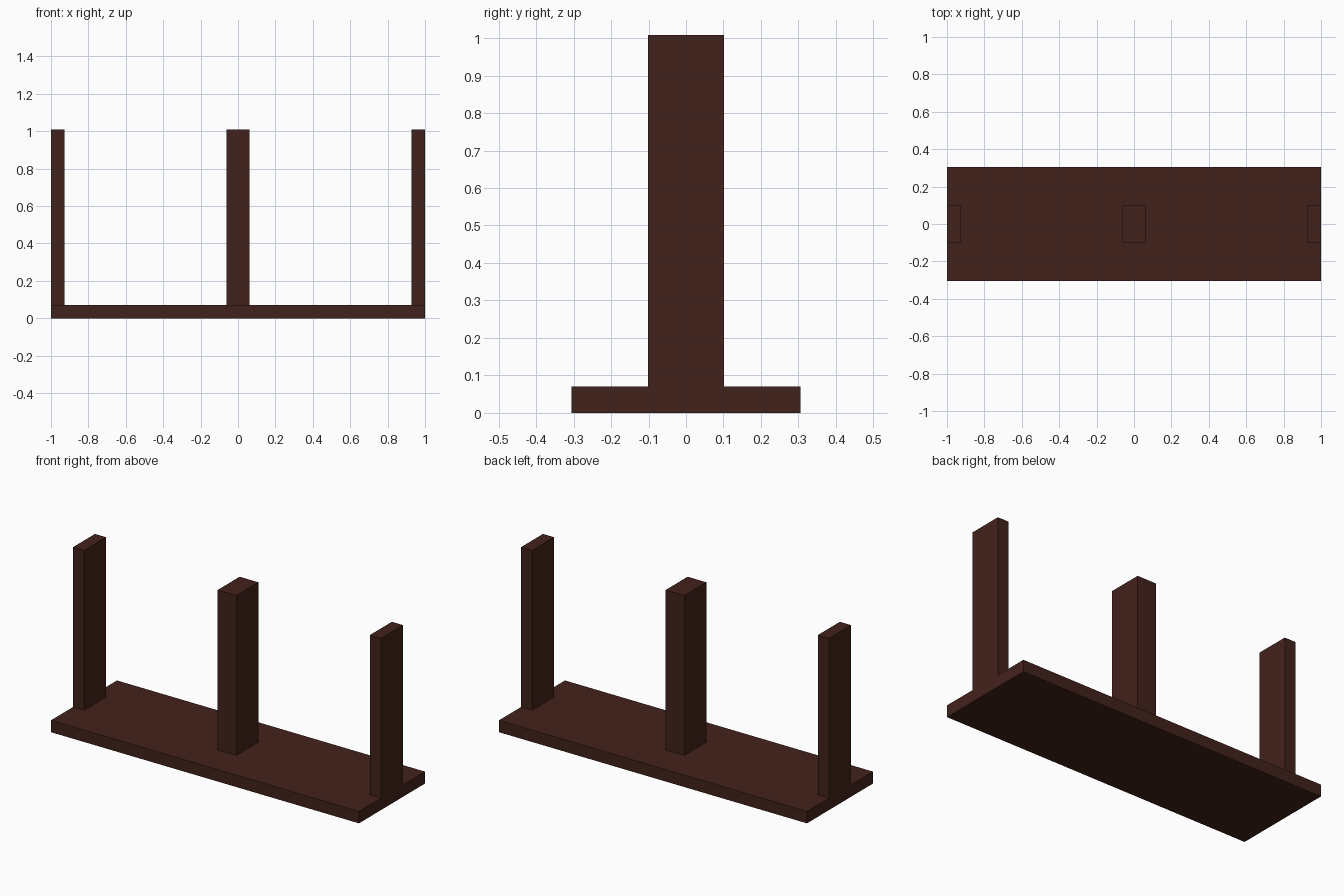
import bpy

if "Cube" in bpy.data.objects:
    bpy.data.objects.remove(bpy.data.objects["Cube"])

wood = bpy.data.materials.new("dark_wood")
wood.diffuse_color = (0.055, 0.016, 0.011, 1)
wood.use_nodes = True
wood.node_tree.nodes["Principled BSDF"].inputs["Base Color"].default_value = wood.diffuse_color


def box(name, x, y, z):
    """Axis-aligned box from (min, max) ranges."""
    bpy.ops.mesh.primitive_cube_add(size=1)
    ob = bpy.context.object
    ob.name = name
    ob.location = [(a + b) / 2 for a, b in (x, y, z)]
    ob.scale = [b - a for a, b in (x, y, z)]
    bpy.ops.object.transform_apply(location=True, rotation=False, scale=True)
    ob.data.materials.append(wood)
    return ob


BASE_TOP, TOP = 0.07, 1.008

# Flat base board
box("base_board", (-1, 1), (-0.306, 0.306), (0, BASE_TOP))

# Three uprights: thin ones flush with the ends, a thicker one in the middle
for name, x in (("left_post", (-1, -0.928)),
                ("middle_post", (-0.061, 0.061)),
                ("right_post", (0.928, 1))):
    box(name, x, (-0.102, 0.102), (BASE_TOP, TOP))
